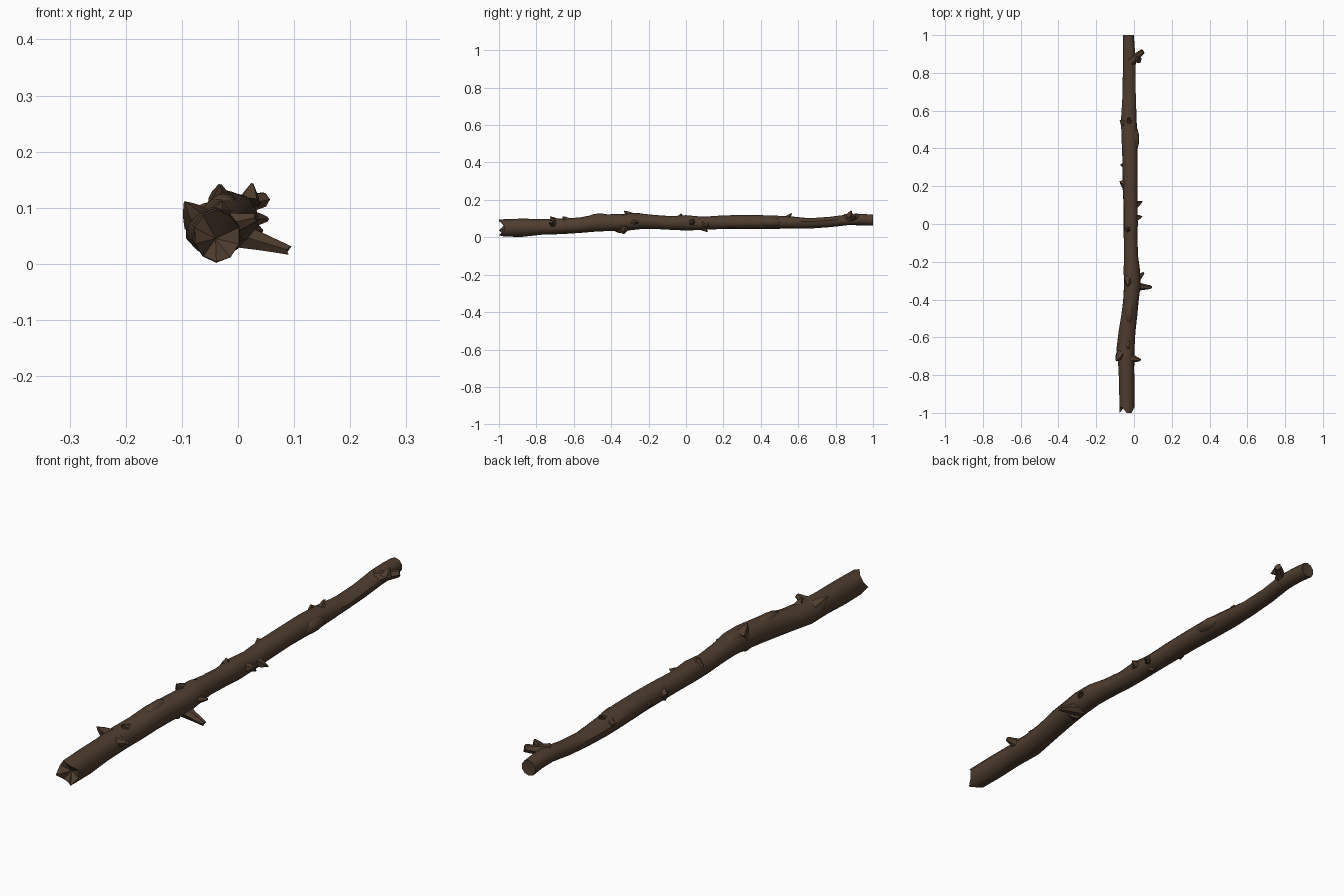
import bpy, bmesh, math, random
from mathutils import Vector
random.seed(4)

bark = bpy.data.materials.new("dark brown bark")
bark.diffuse_color = (0.078, 0.047, 0.028, 1)


def finish(bm, name, angle=40):
    bmesh.ops.recalc_face_normals(bm, faces=bm.faces)
    me = bpy.data.meshes.new(name)
    bm.to_mesh(me)
    bm.free()
    me.materials.append(bark)
    ob = bpy.data.objects.new(name, me)
    bpy.context.collection.objects.link(ob)
    bpy.ops.object.select_all(action='DESELECT')
    ob.select_set(True)
    bpy.context.view_layer.objects.active = ob
    bpy.ops.object.shade_smooth_by_angle(angle=math.radians(angle))
    return ob


def bridge(bm, rings):
    for a, b in zip(rings, rings[1:]):
        n = len(a)
        for i in range(n):
            j = (i + 1) % n
            bm.faces.new((a[i], a[j], b[j], b[i]))


# Trunk outline: y, left x, right x, bottom z, top z
outline = [
    (-0.98, -.080, .003, .003, .097), (-0.88, -.082, .004, .003, .100),
    (-0.77, -.083, .003, .012, .099), (-0.66, -.094, .004, .016, .101),
    (-0.57, -.084, .012, .022, .106), (-0.49, -.071, .019, .028, .122),
    (-0.41, -.060, .026, .032, .124), (-0.33, -.056, .036, .034, .126),
    (-0.25, -.056, .034, .044, .130), (-0.17, -.054, .023, .043, .120),
    (-0.08, -.055, .020, .038, .114), (0.00, -.056, .021, .036, .120),
    (0.09, -.057, .022, .040, .111), (0.20, -.062, .020, .043, .118),
    (0.32, -.062, .019, .044, .119), (0.44, -.067, .020, .044, .118),
    (0.55, -.070, .015, .045, .112), (0.66, -.064, .011, .047, .103),
    (0.77, -.061, .009, .054, .109), (0.87, -.059, .011, .064, .122),
    (0.94, -.059, .005, .064, .125), (1.00, -.059, .000, .061, .122),
]
SIDES = 10
bm = bmesh.new()
rings = []
for k, (y, x0, x1, z0, z1) in enumerate(outline):
    ring = []
    for i in range(SIDES):
        a = 2 * math.pi * i / SIDES + math.pi / 2
        r = 1 + random.uniform(-.05, .03)
        # the broken front end is jagged
        dy = (-.02 if i % 3 == 0 else .008) if k == 0 else 0
        ring.append(bm.verts.new(((x0 + x1) / 2 + (x1 - x0) / 2 * math.cos(a) * r, y + dy,
                                  (z0 + z1) / 2 + (z1 - z0) / 2 * math.sin(a) * r)))
    rings.append(ring)
bridge(bm, rings)
# broken ends: dented at the front, flat at the back
for ring, pos in ((rings[0], (-.04, -.955, .045)), (rings[-1], (-.03, .995, .092))):
    c = bm.verts.new(pos)
    for i in range(SIDES):
        bm.faces.new((ring[i], ring[(i + 1) % SIDES], c))
finish(bm, "trunk", 45)


def stub(name, base, tip, r0, r1, sides=6):
    """Snapped twig: flared at the bark, jagged at the tip."""
    base, tip = Vector(base), Vector(tip)
    q = (tip - base).to_track_quat('Z', 'Y')
    bm = bmesh.new()
    rings = []
    for t, r in ((0, r0 * 1.6), (.5, r0), (.75, (r0 + r1) / 2), (1, r1)):
        ring = []
        for i in range(sides):
            a = 2 * math.pi * i / sides
            v = Vector((math.cos(a) * r, math.sin(a) * r, 0))
            if t == 1:
                v.z = random.uniform(-.006, .002)
            ring.append(bm.verts.new(base.lerp(tip, t) + q @ v))
        rings.append(ring)
    bridge(bm, rings)
    bm.faces.new(rings[0])
    bm.faces.new(rings[-1])
    finish(bm, name)


# Twig stubs
stub("long_twig", (-.01, -.33, .055), (.092, -.335, .024), .018, .009)
stub("rear_twig", (-.02, .86, .10), (.048, .915, .115), .018, .014)
stub("front_twig", (-.02, -.71, .07), (.034, -.72, .083), .016, .008)
stub("middle_twig", (.005, -.30, .08), (.053, -.257, .080), .014, .005)
stub("upper_twig", (-.025, .53, .09), (-.028, .565, .128), .013, .004)

# Thorns and bark splinters
thorns = [
    ((-.07, -.69, .075), (-.095, -.725, .110), .018),
    ((-.03, -.29, .105), (-.032, -.33, .141), .018),
    ((.005, .10, .075), (.045, .12, .058), .014),
    ((.005, .03, .08), (.046, .04, .085), .014),
    ((-.045, .31, .08), (-.073, .315, .085), .013),
    ((-.045, .21, .08), (-.076, .225, .095), .018),
    ((-.01, -.37, .055), (-.012, -.34, .020), .018),
    ((-.01, .08, .06), (-.005, .115, .030), .014),
    ((-.05, .53, .09), (-.074, .55, .100), .014),
    ((-.03, -.03, .095), (-.03, -.025, .126), .016),
    ((.02, .87, .11), (.025, .885, .143), .014),
    ((-.03, -.63, .08), (-.03, -.66, .112), .016),
]
for n, (base, tip, r) in enumerate(thorns):
    stub("thorn_%d" % n, base, tip, r, .0025, 5)

# Raised knots in the bark
for n, (x, y, z, l) in enumerate([(-.025, -.46, .102, .07), (-.02, -.27, .105, .07),
                                  (-.06, -.65, .060, .09), (.002, .45, .08, .07)]):
    bm = bmesh.new()
    bmesh.ops.create_icosphere(bm, subdivisions=2, radius=1)
    for v in bm.verts:
        v.co = Vector((x + v.co.x * .026, y + v.co.y * l, z + v.co.z * .026))
    finish(bm, "knot_%d" % n)
